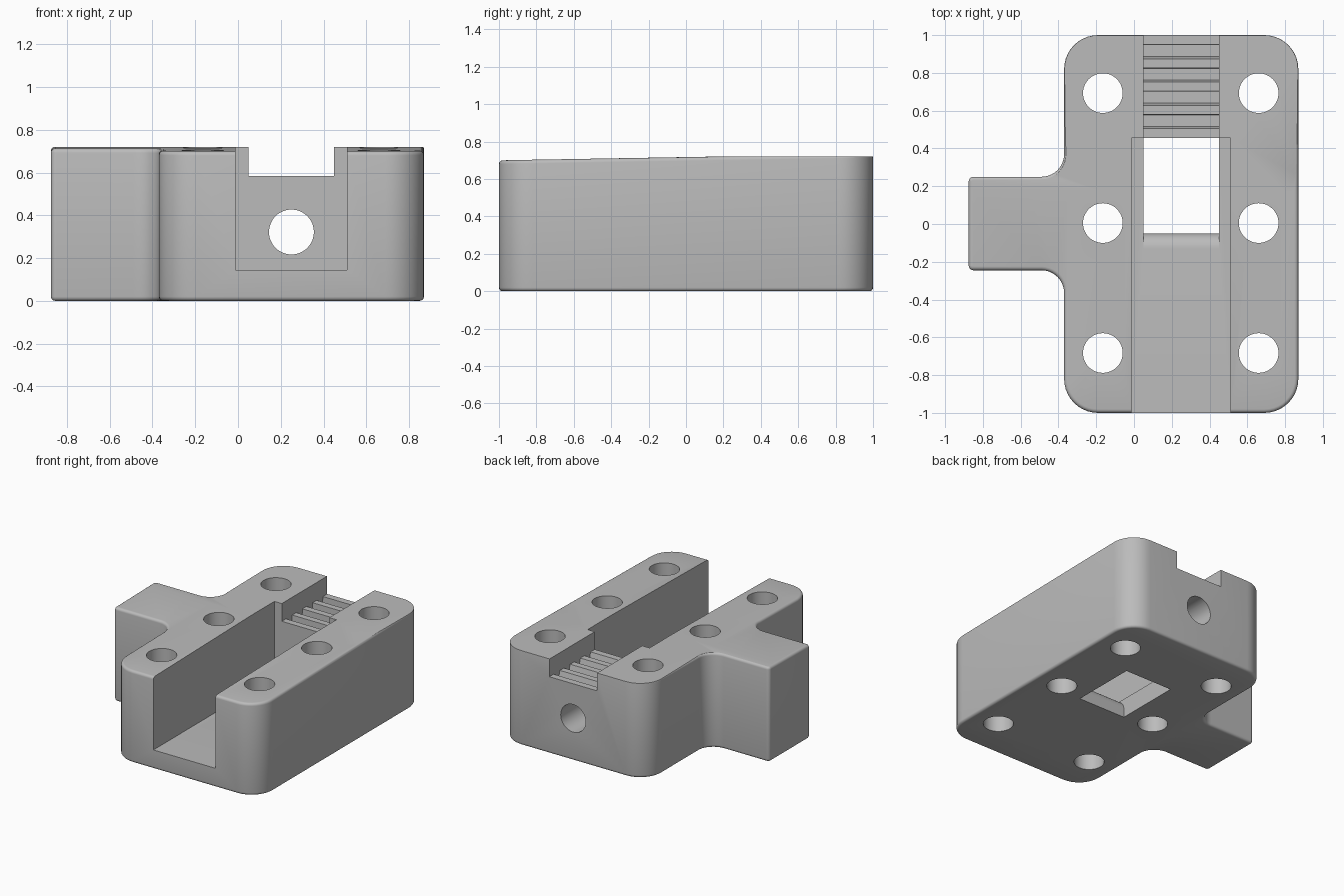
import bpy, bmesh, math
from mathutils import Vector

if "Cube" in bpy.data.objects:
    bpy.data.objects.remove(bpy.data.objects["Cube"], do_unlink=True)

grey = bpy.data.materials.new("grey plastic")
grey.use_nodes = True
colour = (0.5, 0.5, 0.5, 1)
grey.diffuse_color = colour
grey.node_tree.nodes["Principled BSDF"].inputs["Base Color"].default_value = colour


def rounded(corners, steps=10):
    """Outline with each (x, y, radius) corner replaced by a tangent arc."""
    pts, n = [], len(corners)
    for i, (x, y, r) in enumerate(corners):
        p = Vector((x, y))
        a = (Vector(corners[i - 1][:2]) - p).normalized()
        b = (Vector(corners[(i + 1) % n][:2]) - p).normalized()
        for k in range(steps + 1):
            t = math.pi / 2 * k / steps
            pts.append(p + a * r * (1 - math.sin(t)) + b * r * (1 - math.cos(t)))
    return pts


def prism(name, pts, place, depth):
    """Extrude a flat outline; place maps each 2D point into space."""
    bm = bmesh.new()
    face = bm.faces.new([bm.verts.new(place(u, v)) for u, v in pts])
    ext = bmesh.ops.extrude_face_region(bm, geom=[face])
    moved = [g for g in ext["geom"] if isinstance(g, bmesh.types.BMVert)]
    bmesh.ops.translate(bm, verts=moved, vec=depth)
    bmesh.ops.recalc_face_normals(bm, faces=bm.faces)
    mesh = bpy.data.meshes.new(name)
    bm.to_mesh(mesh)
    bm.free()
    mesh.materials.append(grey)
    obj = bpy.data.objects.new(name, mesh)
    bpy.context.collection.objects.link(obj)
    return obj


def circle(u, v, r, n=48):
    return [(u + r * math.cos(math.tau * i / n), v + r * math.sin(math.tau * i / n))
            for i in range(n)]


def rect(u0, u1, v0, v1):
    return [(u0, v0), (u1, v0), (u1, v1), (u0, v1)]


# Body block with side tab
outline = rounded([
    (-0.37, -1, 0.18), (0.87, -1, 0.18), (0.87, 1, 0.18), (-0.37, 1, 0.18),
    (-0.37, 0.25, 0.12), (-0.875, 0.25, 0.025),
    (-0.875, -0.245, 0.025), (-0.37, -0.245, 0.12)])
body = prism("clamp_body", outline, lambda x, y: (x, y, 0), (0, 0, 0.7))

# Gently sloping top and rounded rims
bm = bmesh.new()
bm.from_mesh(body.data)
for v in bm.verts:
    if v.co.z > 0.5:
        v.co.z = 0.7 + 0.017 * (v.co.y + 1)
rims = [e for e in bm.edges if any(len(f.verts) > 4 for f in e.link_faces)]
bmesh.ops.bevel(bm, geom=rims, offset=0.02, segments=4, profile=0.5, affect='EDGES')
bm.to_mesh(body.data)
bm.free()

cutters = []


def cut(name, pts, place, depth):
    cutters.append(prism(name, pts, place, depth))


def along_z(x, y):
    return (x, y, -0.2)


# Level off the rear top, then the long open channel
cut("top_trim", rect(-1.2, 1.2, -1.2, 1.2), lambda x, y: (x, y, 0.72), (0, 0, 0.4))
cut("channel_cutter", rect(-0.012, 0.51, -1.2, 0.455),
    lambda x, y: (x, y, 0.145), (0, 0, 0.9))

# Floor window with a rounded front lip
lip = [(-0.13 + 0.08 * math.sin(t), 0.065 + 0.08 * math.cos(t))
       for t in (math.pi / 2 * i / 8 for i in range(9))]
window = [(-0.05, -0.2), (0.455, -0.2), (0.455, 0.3), (-0.13, 0.3)] + lip
cut("window_cutter", window, lambda y, z: (0.05, y, z), (0.4, 0, 0))

# Toothed belt seat in the rear wall
seat = [(1.2, 0.9), (0.4, 0.9), (0.4, 0.585)]
for i in range(4):
    y = 0.505 + 0.123 * i
    seat += [(y, 0.585), (y + 0.012, 0.54), (y + 0.073, 0.54), (y + 0.075, 0.585)]
seat.append((1.2, 0.585))
cut("belt_seat_cutter", seat, lambda y, z: (0.05, y, z), (0.4, 0, 0))

# Rear screw hole and six vertical bolt holes
cut("screw_hole_cutter", circle(0.25, 0.322, 0.105),
    lambda x, z: (x, 0.3, z), (0, 0.9, 0))
for x in (-0.165, 0.66):
    for y in (-0.683, 0.005, 0.693):
        cut("bolt_hole_cutter", circle(x, y, 0.105), along_z, (0, 0, 1.2))

# Carve the body and tidy the helpers away
bpy.ops.object.select_all(action='DESELECT')
bpy.context.view_layer.objects.active = body
body.select_set(True)
for c in cutters:
    mod = body.modifiers.new(c.name, 'BOOLEAN')
    mod.operation, mod.solver, mod.object = 'DIFFERENCE', 'EXACT', c
    bpy.ops.object.modifier_apply(modifier=mod.name)
for c in cutters:
    bpy.data.objects.remove(c, do_unlink=True)
bpy.ops.object.shade_smooth_by_angle(angle=math.radians(30))
